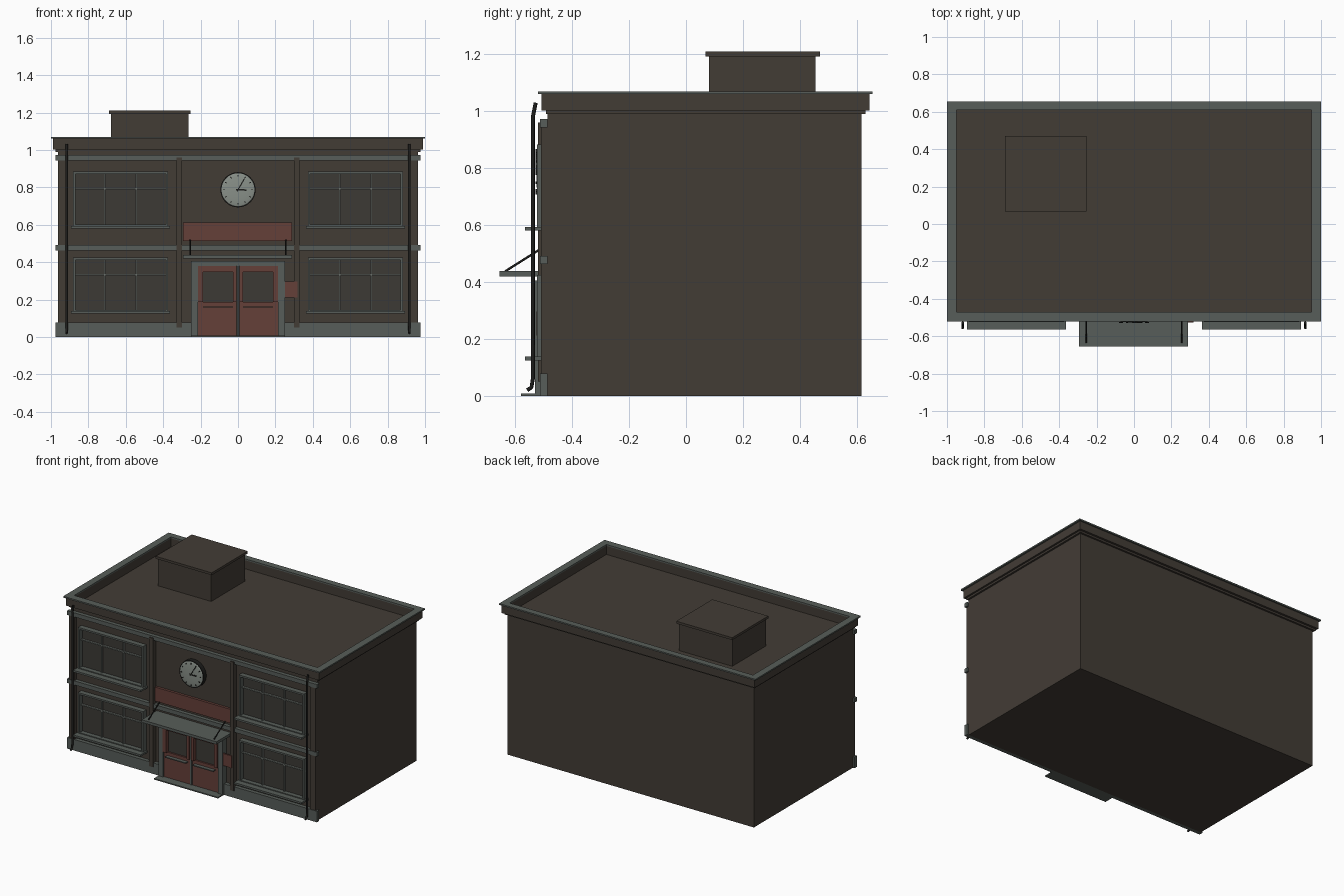
import bpy, math
from mathutils import Vector

cube = bpy.data.objects.get("Cube")
if cube:
    bpy.data.objects.remove(cube, do_unlink=True)


def material(name, r, g, b):
    m = bpy.data.materials.new(name)
    m.use_nodes = True
    m.diffuse_color = (r, g, b, 1)
    m.node_tree.nodes["Principled BSDF"].inputs["Base Color"].default_value = (r, g, b, 1)
    return m


BROWN = material("brown wall", 0.055, 0.045, 0.036)
STONE = material("grey stone", 0.095, 0.11, 0.10)
RED = material("faded red", 0.13, 0.05, 0.04)
GLASS = material("dark glass", 0.045, 0.042, 0.036)
FRAME = material("pale frame", 0.15, 0.165, 0.15)
IRON = material("black iron", 0.012, 0.012, 0.011)
DIAL = material("clock dial", 0.25, 0.28, 0.25)


def box(name, mat, x, y, z):
    """Box from (min, max) pairs."""
    bpy.ops.mesh.primitive_cube_add(size=1, location=[(a + b) / 2 for a, b in (x, y, z)])
    ob = bpy.context.object
    ob.name = name
    ob.scale = [b - a for a, b in (x, y, z)]
    bpy.ops.object.transform_apply(location=False, rotation=False, scale=True)
    ob.data.materials.append(mat)
    return ob


def pair(name, mat, x, y, z):
    """Box mirrored to both sides."""
    box("left_" + name, mat, x, y, z)
    box("right_" + name, mat, (-x[1], -x[0]), y, z)


def ring(name, mat, x, y, z, ix, iy):
    """Rectangular ring, ix and iy give the opening."""
    box(name + "_front", mat, x, (y[0], iy[0]), z)
    box(name + "_back", mat, x, (iy[1], y[1]), z)
    box(name + "_left", mat, (ix[1], x[1]), iy, z)
    box(name + "_right", mat, (x[0], ix[0]), iy, z)


def tube(name, mat, points, radius):
    cu = bpy.data.curves.new(name, "CURVE")
    cu.dimensions = "3D"
    cu.bevel_depth = radius
    cu.bevel_resolution = 2
    cu.use_fill_caps = True
    sp = cu.splines.new("POLY")
    sp.points.add(len(points) - 1)
    for p, co in zip(sp.points, points):
        p.co = (*co, 1)
    ob = bpy.data.objects.new(name, cu)
    bpy.context.collection.objects.link(ob)
    cu.materials.append(mat)


# Main block, cornice, parapet and roof box
WALL = -0.487
box("main_block", BROWN, (-0.962, 0.962), (WALL, 0.617), (0, 1.0))
hole = ((-0.95, 0.95), (-0.47, 0.61))
ring("cornice_lower", BROWN, (-0.975, 0.975), (-0.492, 0.63), (0.99, 1.005), *hole)
ring("parapet", BROWN, (-0.988, 0.988), (-0.508, 0.645), (1.003, 1.06), *hole)
ring("parapet_cap", STONE, (-1, 1), (-0.52, 0.655), (1.06, 1.07), *hole)
box("roof_box", BROWN, (-0.68, -0.265), (0.08, 0.455), (1.0, 1.195))
box("roof_box_lid", BROWN, (-0.69, -0.253), (0.068, 0.47), (1.193, 1.21))

# Facade bands and pilasters
pair("plinth", STONE, (0.25, 0.975), (-0.513, WALL), (0, 0.078))
for name, z in (("middle_band", (0.463, 0.492)), ("top_band", (0.943, 0.972))):
    box(name, STONE, (-0.975, 0.975), (-0.513, WALL), z)
pair("outer_pilaster", BROWN, (0.918, 0.963), (-0.509, WALL), (0.05, 0.96))
pair("inner_pilaster", BROWN, (0.30, 0.33), (-0.52, WALL), (0.05, 0.96))


# Windows with sill, frame, mullions and transom
def window(name, x, z):
    w = 0.012
    box(name + "_glass", GLASS, x, (-0.492, WALL), z)
    ring_y = (-0.524, WALL)
    box(name + "_frame_top", STONE, x, ring_y, (z[1] - w, z[1]))
    box(name + "_frame_bottom", STONE, x, ring_y, (z[0], z[0] + w))
    box(name + "_frame_right", STONE, (x[0], x[0] + w), ring_y, z)
    box(name + "_frame_left", STONE, (x[1] - w, x[1]), ring_y, z)
    for i in (1, 2):
        c = x[0] + (x[1] - x[0]) * i / 3
        box(f"{name}_mullion_{i}", FRAME, (c - 0.004, c + 0.004), (-0.506, WALL), z)
    t = z[1] - 0.092
    box(name + "_transom", FRAME, x, (-0.506, WALL), (t - 0.004, t + 0.004))
    box(name + "_sill", STONE, (x[0] - 0.01, x[1] + 0.01), (-0.565, WALL), (z[0] - 0.007, z[0] + 0.006))


for side, x in (("left", (0.374, 0.882)), ("right", (-0.882, -0.374))):
    window(side + "_lower_window", x, (0.132, 0.424))
    window(side + "_upper_window", x, (0.588, 0.884))

# Entrance: step, frame, double doors
box("door_step", STONE, (-0.25, 0.25), (-0.58, WALL), (0, 0.008))
pair("door_post", STONE, (0.214, 0.25), (-0.53, WALL), (0, 0.405))
box("door_lintel", STONE, (-0.214, 0.214), (-0.53, WALL), (0.38, 0.405))
box("door_middle_strip", STONE, (-0.006, 0.006), (-0.525, WALL), (0.008, 0.38))
pair("door_lower_panel", RED, (0.007, 0.213), (-0.52, WALL), (0.008, 0.187))
pair("door_top_rail", RED, (0.007, 0.213), (-0.536, WALL), (0.348, 0.38))
pair("door_inner_stile", RED, (0.007, 0.028), (-0.536, WALL), (0.187, 0.348))
pair("door_outer_stile", RED, (0.187, 0.213), (-0.536, WALL), (0.187, 0.348))
pair("door_glass", GLASS, (0.028, 0.187), (-0.508, WALL), (0.187, 0.348))
pair("door_handle", STONE, (0.028, 0.187), (-0.545, -0.52), (0.157, 0.164))

# Canopy, stay rods, fascia panel and side plaque
box("canopy", STONE, (-0.294, 0.29), (-0.655, WALL), (0.42, 0.439))
box("fascia_panel", RED, (-0.294, 0.29), (-0.505, WALL), (0.513, 0.612))
box("side_plaque", RED, (0.25, 0.318), (-0.526, -0.515), (0.212, 0.297))
for side, s in (("left", 1), ("right", -1)):
    tube(side + "_stay_rod", IRON, [(s * 0.256, -0.508, 0.518), (s * 0.256, -0.635, 0.438)], 0.004)
    # Drainpipe with an outlet kick
    tube(side + "_drainpipe", IRON,
         [(s * 0.916, y, z) for y, z in
          ((-0.528, 1.03), (-0.538, 0.98), (-0.538, 0.06), (-0.543, 0.03), (-0.558, 0.02))], 0.007)

# Clock: rim, domed dial, hour marks and hands
CZ = 0.787
bpy.ops.mesh.primitive_cylinder_add(vertices=48, radius=0.094, depth=0.032,
                                    location=(0, WALL - 0.016, CZ), rotation=(math.pi / 2, 0, 0))
bpy.context.object.name = "clock_rim"
bpy.context.object.data.materials.append(IRON)
bpy.ops.mesh.primitive_uv_sphere_add(segments=48, ring_count=16, radius=1, location=(0, -0.518, CZ),
                                     rotation=(math.pi / 2, 0, 0))
dial = bpy.context.object
dial.name = "clock_dial"
dial.scale = (0.089, 0.089, 0.008)
dial.data.materials.append(DIAL)
bpy.ops.object.shade_smooth_by_angle()


def pointer(name, angle, start, end, width):
    d = Vector((math.sin(angle), 0, math.cos(angle)))
    ob = box(name, IRON, (-width / 2, width / 2), (-0.002, 0.002), (start - (start + end) / 2, (end - start) / 2))
    ob.location = d * (start + end) / 2 + Vector((0, -0.526, CZ))
    ob.rotation_euler.y = angle


for i in range(12):
    pointer(f"hour_mark_{i}", i * math.pi / 6, 0.07, 0.08, 0.005)
pointer("minute_hand", math.radians(30), -0.01, 0.066, 0.006)
pointer("hour_hand", math.radians(92), -0.01, 0.045, 0.008)
